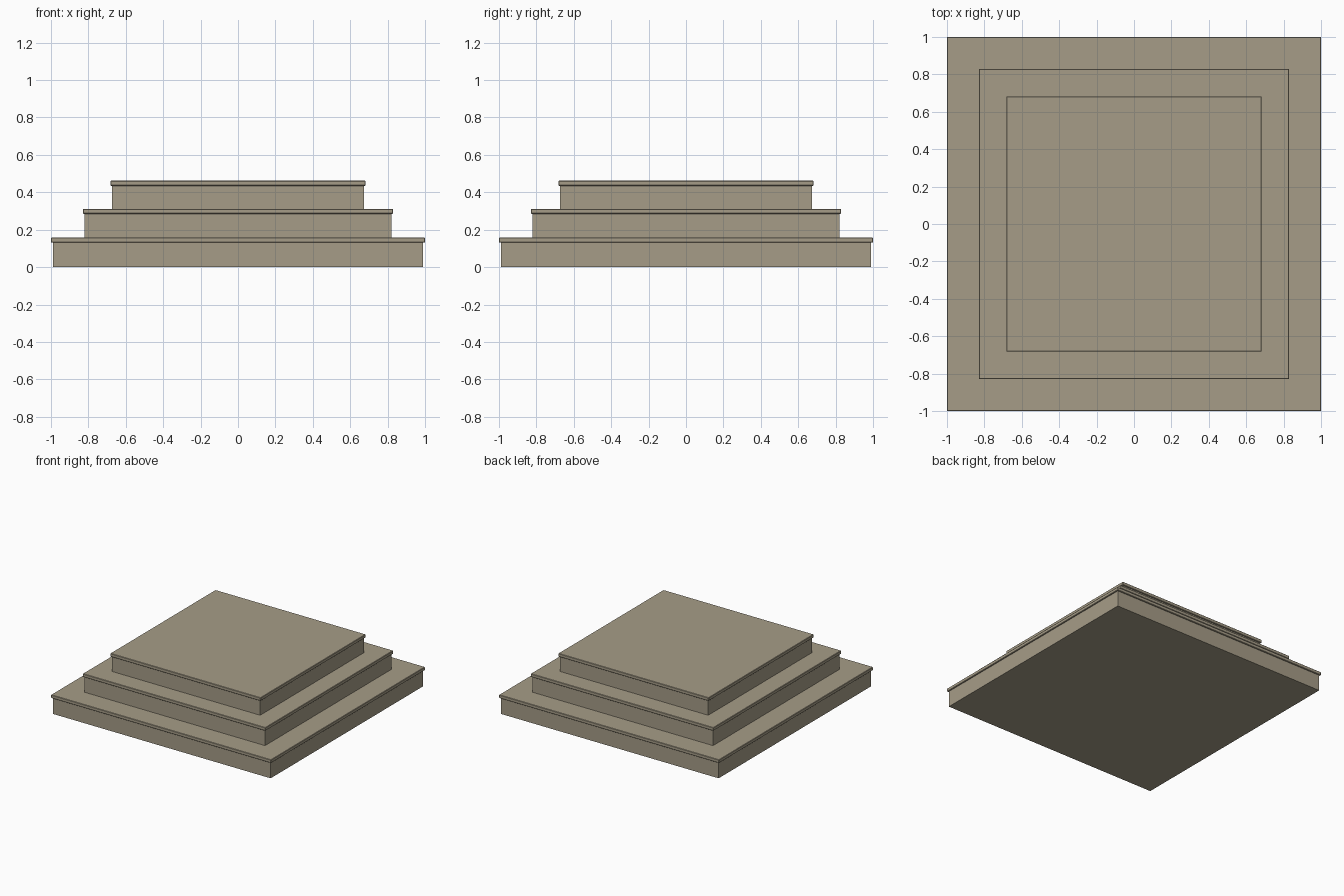
import bpy
import bmesh

if "Cube" in bpy.data.objects:
    bpy.data.objects.remove(bpy.data.objects["Cube"])

stone = bpy.data.materials.new("warm_grey_stone")
stone.diffuse_color = (0.38, 0.335, 0.245, 1.0)
stone.use_nodes = True
stone.node_tree.nodes["Principled BSDF"].inputs["Base Color"].default_value = stone.diffuse_color


def block(name, half, z0, z1, bevel=0.0):
    """Square slab centred on the z axis."""
    bm = bmesh.new()
    bmesh.ops.create_cube(bm, size=1.0)
    for v in bm.verts:
        v.co.x *= 2 * half
        v.co.y *= 2 * half
        v.co.z = z0 if v.co.z < 0 else z1
    if bevel:
        bmesh.ops.bevel(bm, geom=bm.edges[:], offset=bevel, segments=1,
                        profile=0.5, affect='EDGES')
    bmesh.ops.recalc_face_normals(bm, faces=bm.faces[:])
    mesh = bpy.data.meshes.new(name)
    bm.to_mesh(mesh)
    bm.free()
    mesh.materials.append(stone)
    obj = bpy.data.objects.new(name, mesh)
    bpy.context.collection.objects.link(obj)
    return obj


# Three stacked steps, each a riser with a thin overhanging tread
RISE = 0.153
TREAD = 0.027
OVERHANG = 0.01
BASE = 0.005  # rounding allowance of the lowest riser
for i, half in enumerate((1.0, 0.83, 0.683)):
    bottom = 0.0 if i == 0 else i * RISE + BASE
    top = (i + 1) * RISE + BASE - 0.004 * (i == 2) + 0.001 * i
    block(f"step_{i + 1}_riser", half - OVERHANG, bottom, top - TREAD)
    block(f"step_{i + 1}_tread", half, top - TREAD, top, bevel=0.003)
